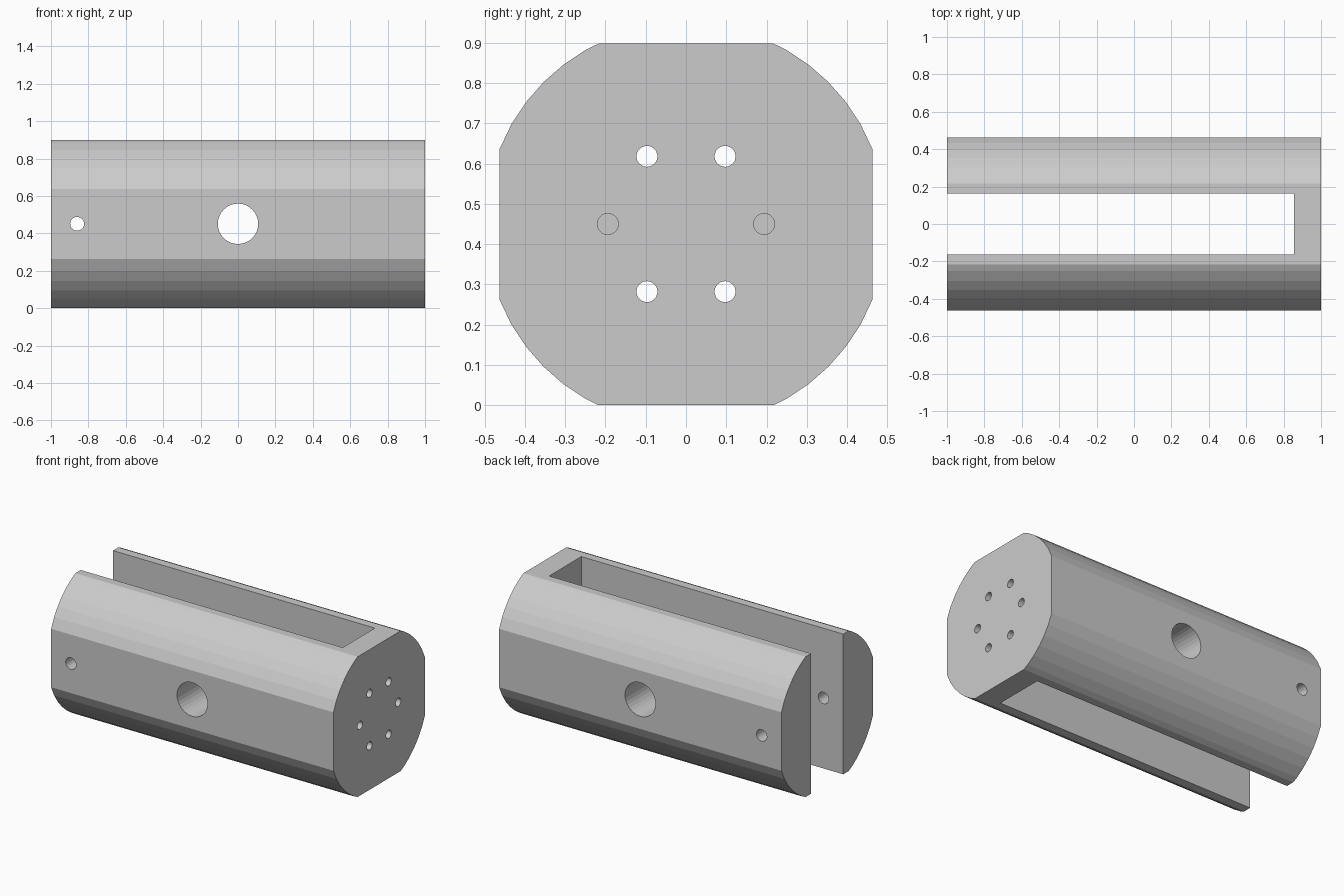
import bpy, bmesh, math
from mathutils import Matrix, Vector

if "Cube" in bpy.data.objects:
    bpy.data.objects.remove(bpy.data.objects["Cube"])

R, HALF_W, HALF_H = 0.5, 0.463, 0.449
ZC = HALF_H


def make_object(name, bm):
    bmesh.ops.recalc_face_normals(bm, faces=bm.faces[:])
    mesh = bpy.data.meshes.new(name)
    bm.to_mesh(mesh)
    bm.free()
    obj = bpy.data.objects.new(name, mesh)
    bpy.context.collection.objects.link(obj)
    return obj


def cut(target, bm, name):
    cutter = make_object(name, bm)
    cutter.hide_render = True
    mod = target.modifiers.new(name, 'BOOLEAN')
    mod.operation = 'DIFFERENCE'
    mod.solver = 'EXACT'
    mod.object = cutter
    bpy.context.view_layer.objects.active = target
    bpy.ops.object.modifier_apply(modifier=mod.name)
    bpy.data.objects.remove(cutter)


def drill(target, center, axis, radius, depth, sides, name):
    bm = bmesh.new()
    turn = Matrix.Rotation(math.pi / 2, 4, 'Y' if axis == 'X' else 'X')
    bmesh.ops.create_cone(bm, cap_ends=True, segments=sides, radius1=radius,
                          radius2=radius, depth=depth,
                          matrix=Matrix.Translation(center) @ turn)
    cut(target, bm, name)


# Round bar with four flats, extruded along x
quarter = [(HALF_W, 0.187)]
quarter += [(R * math.cos(math.radians(a)), R * math.sin(math.radians(a)))
            for a in (30, 37.5, 45, 52.5, 60)]
quarter += [(0.217, HALF_H)]
outline = quarter + [(-y, z) for y, z in reversed(quarter)]
outline += [(-y, -z) for y, z in outline]

bm = bmesh.new()
face = bm.faces.new([bm.verts.new((-1, y, z + ZC)) for y, z in outline])
ext = bmesh.ops.extrude_face_region(bm, geom=[face], use_keep_orig=True)
bmesh.ops.translate(bm, vec=Vector((2, 0, 0)),
                    verts=[v for v in ext['geom'] if isinstance(v, bmesh.types.BMVert)])
body = make_object("slotted_bar", bm)

# Open-ended vertical slot, leaving an end wall at +x
x0, x1 = -1.2, 0.856
bm = bmesh.new()
bmesh.ops.create_cube(bm, size=1, matrix=Matrix.Translation(((x0 + x1) / 2, 0, ZC))
                      @ Matrix.Diagonal((x1 - x0, 0.326, 1.4, 1)))
cut(body, bm, "slot_cutter")

# Cross holes through both side walls
drill(body, (0, 0, ZC + 0.002), 'Y', 0.108, 1.4, 32, "pivot_hole_cutter")
drill(body, (-0.86, 0, ZC + 0.002), 'Y', 0.037, 1.4, 32, "pin_hole_cutter")

# Ring of six screw holes in the end wall
for i in range(6):
    a = i * math.pi / 3
    drill(body, (1.0, 0.194 * math.cos(a), ZC + 0.001 + 0.194 * math.sin(a)),
          'X', 0.026, 0.32, 32, "screw_hole_cutter")
